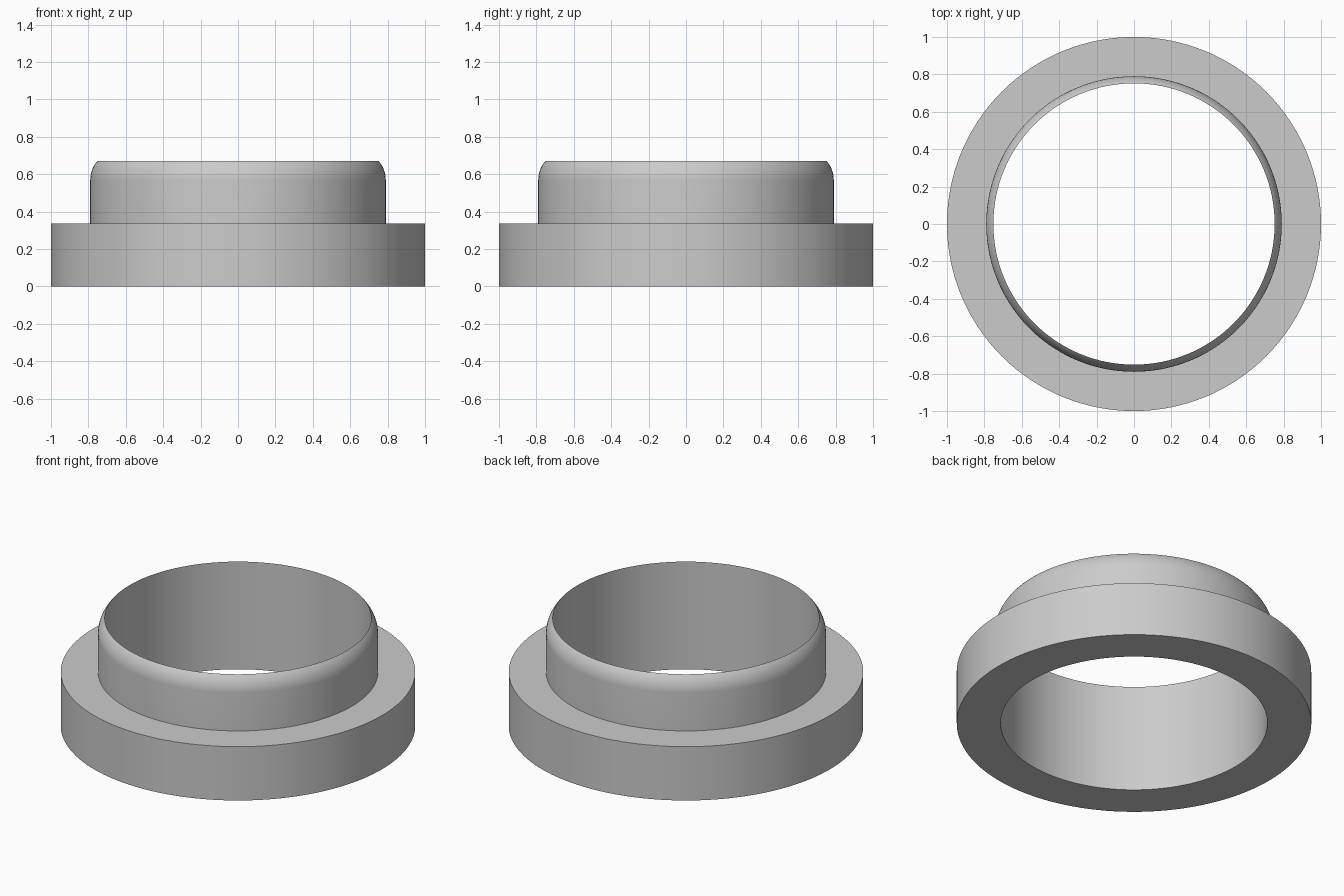
import bpy, bmesh, math

if "Cube" in bpy.data.objects:
    bpy.data.objects.remove(bpy.data.objects["Cube"])

SEGMENTS = 128
BORE, COLLAR, FLANGE = 0.752, 0.79, 1.0
FLANGE_TOP, COLLAR_TOP = 0.335, 0.67
ROUND_HEIGHT = 0.1

# Rounded lip: arc tangent to the collar wall, running into the bore edge
dx = COLLAR - BORE
radius = (dx ** 2 + ROUND_HEIGHT ** 2) / (2 * dx)
sweep = math.asin(ROUND_HEIGHT / radius)
lip = [(COLLAR - radius * (1 - math.cos(sweep * i / 8)),
        COLLAR_TOP - ROUND_HEIGHT + radius * math.sin(sweep * i / 8)) for i in range(9)]

# Closed cross-section (radius, height)
profile = [(BORE, 0), (FLANGE, 0), (FLANGE, FLANGE_TOP), (COLLAR, FLANGE_TOP)] + lip

# Lathe the cross-section around z
bm = bmesh.new()
verts = [bm.verts.new((r, 0, z)) for r, z in profile]
edges = [bm.edges.new((verts[i], verts[(i + 1) % len(verts)])) for i in range(len(verts))]
bmesh.ops.spin(bm, geom=verts + edges, cent=(0, 0, 0), axis=(0, 0, 1),
               angle=2 * math.pi, steps=SEGMENTS, use_merge=True)
bmesh.ops.remove_doubles(bm, verts=bm.verts, dist=1e-5)
bmesh.ops.recalc_face_normals(bm, faces=bm.faces)

mesh = bpy.data.meshes.new("flanged_bushing")
bm.to_mesh(mesh)
bm.free()
bushing = bpy.data.objects.new("flanged_bushing", mesh)
bpy.context.collection.objects.link(bushing)

# Plain grey
grey = bpy.data.materials.new("light_grey")
grey.diffuse_color = (0.6, 0.6, 0.6, 1)
grey.use_nodes = True
grey.node_tree.nodes["Principled BSDF"].inputs["Base Color"].default_value = grey.diffuse_color
mesh.materials.append(grey)

# Smooth walls, crisp rims
bpy.context.view_layer.objects.active = bushing
bushing.select_set(True)
bpy.ops.object.shade_smooth_by_angle(angle=math.radians(30))
